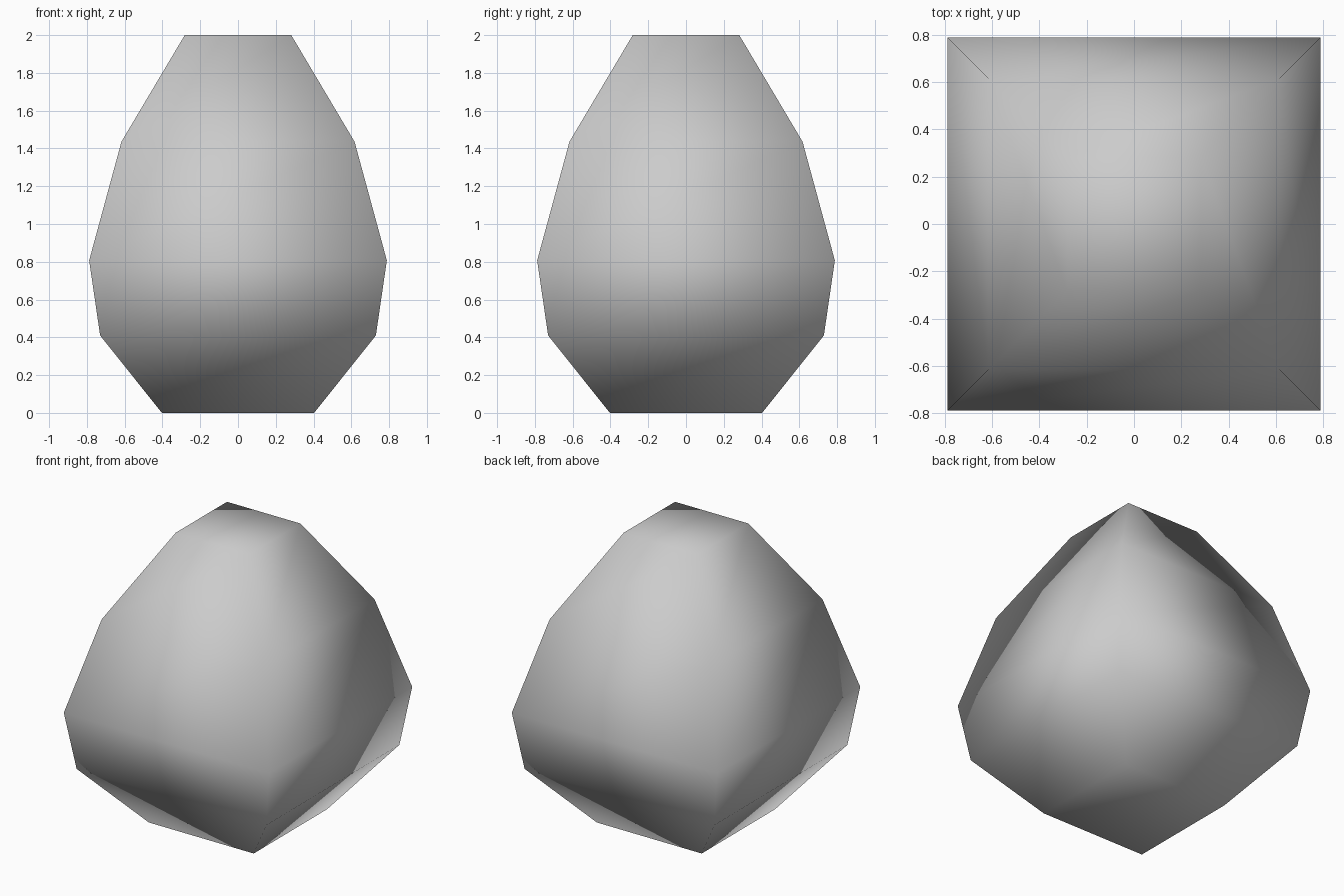
import bpy, bmesh

if "Cube" in bpy.data.objects:
    bpy.data.objects.remove(bpy.data.objects["Cube"])

# Profile of the square-sided egg: (height, half width)
PROFILE = [(0.0, 0.403), (0.41, 0.73), (0.807, 0.788), (1.436, 0.617), (2.0, 0.282)]
CORNERS = [(-1, -1), (1, -1), (1, 1), (-1, 1)]

bm = bmesh.new()
rings = [[bm.verts.new((sx * r, sy * r, z)) for sx, sy in CORNERS] for z, r in PROFILE]

# Side walls between neighbouring rings
for low, high in zip(rings, rings[1:]):
    for i in range(4):
        j = (i + 1) % 4
        bm.faces.new((low[i], low[j], high[j], high[i]))

# Flat base and top
bm.faces.new(rings[0][::-1])
bm.faces.new(rings[-1])
bmesh.ops.recalc_face_normals(bm, faces=bm.faces)

# Fully smooth shading across every edge
for face in bm.faces:
    face.smooth = True

mesh = bpy.data.meshes.new("faceted_egg")
bm.to_mesh(mesh)
bm.free()
bpy.context.collection.objects.link(bpy.data.objects.new("faceted_egg", mesh))
